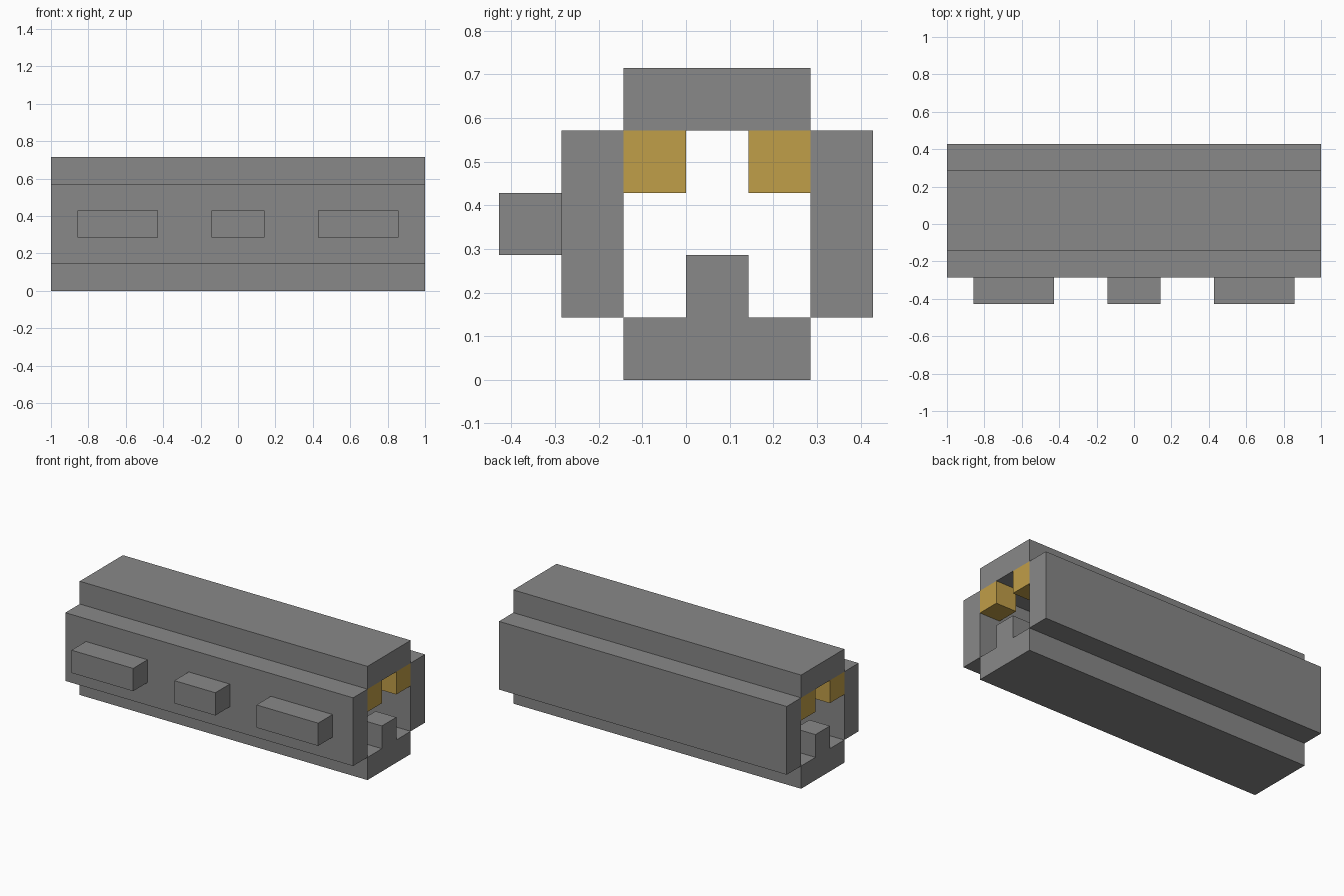
import bpy

cube = bpy.data.objects.get("Cube")
if cube:
    bpy.data.objects.remove(cube, do_unlink=True)

U = 1 / 7  # one block of the model


def material(name, rgb):
    mat = bpy.data.materials.new(name)
    mat.use_nodes = True
    mat.diffuse_color = (*rgb, 1)
    mat.node_tree.nodes["Principled BSDF"].inputs["Base Color"].default_value = (*rgb, 1)
    return mat


grey = material("grey_metal", (0.246, 0.246, 0.246))
gold = material("gold", (0.527, 0.342, 0.065))


def box(name, x, y, z, mat):
    """Box spanning the given (low, high) block ranges on each axis."""
    spans = (x, y, z)
    bpy.ops.mesh.primitive_cube_add(size=1, location=[(a + b) / 2 * U for a, b in spans])
    obj = bpy.context.object
    obj.name = name
    for v in obj.data.vertices:
        v.co = [c * (b - a) * U for c, (a, b) in zip(v.co, spans)]
    obj.data.materials.append(mat)
    return obj


# Long outer shell: four slabs meeting along their edges
full = (-7, 7)
box("bottom_slab", full, (-1, 2), (0, 1), grey)
box("top_slab", full, (-1, 2), (4, 5), grey)
box("front_wall", full, (-2, -1), (1, 4), grey)
box("back_wall", full, (2, 3), (1, 4), grey)

# Raised blocks on the front wall
for name, x in (("right", (-6, -3)), ("middle", (-1, 1)), ("left", (3, 6))):
    box(name + "_front_block", x, (-3, -2), (2, 3), grey)

# Key and pair of gold contacts inside each open end
for side, x in (("right", (-7, -6)), ("left", (6, 7))):
    box(side + "_key", x, (0, 1), (1, 2), grey)
    box(side + "_front_contact", x, (-1, 0), (3, 4), gold)
    box(side + "_back_contact", x, (1, 2), (3, 4), gold)
